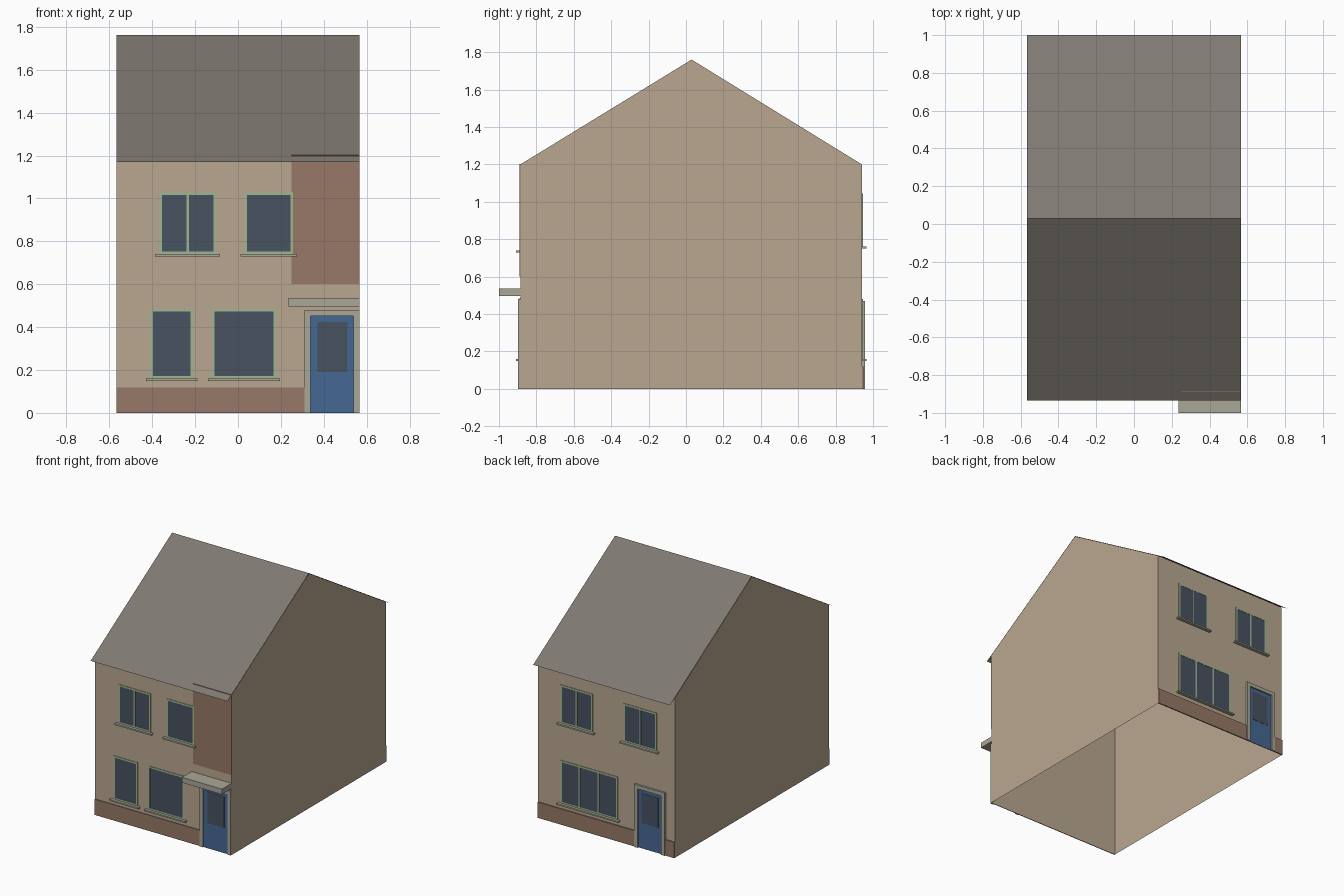
import bpy, bmesh

if "Cube" in bpy.data.objects:
    bpy.data.objects.remove(bpy.data.objects["Cube"])

W = 0.567                      # half width
FRONT, BACK = -0.885, 0.94     # wall planes
EAVE, RIDGE, RIDGE_Y = 1.2, 1.762, 0.03


def mat(name, r, g, b):
    m = bpy.data.materials.new(name)
    m.diffuse_color = (r, g, b, 1)
    m.use_nodes = True
    m.node_tree.nodes["Principled BSDF"].inputs["Base Color"].default_value = m.diffuse_color
    return m


RENDER = mat("tan_render", 0.49, 0.39, 0.28)
SLATE = mat("slate", 0.21, 0.19, 0.165)
BRICK = mat("brick", 0.31, 0.19, 0.135)
GREEN = mat("green_frame", 0.35, 0.46, 0.29)
GLASS = mat("glass", 0.065, 0.085, 0.12)
BLUE = mat("blue_door", 0.06, 0.14, 0.29)
STONE = mat("stone", 0.40, 0.39, 0.31)


def add_object(name, bm, material):
    me = bpy.data.meshes.new(name)
    bm.to_mesh(me)
    bm.free()
    me.materials.append(material)
    ob = bpy.data.objects.new(name, me)
    bpy.context.collection.objects.link(ob)
    return ob


def facade_boxes(name, side, rects, near, far, material):
    """Boxes on a wall: rects are (x0, x1, z0, z1), near/far are distances out from it."""
    wall, s = (FRONT, -1) if side == "front" else (BACK, 1)
    bm = bmesh.new()
    for x0, x1, z0, z1 in rects:
        verts = bmesh.ops.create_cube(bm, size=1)["verts"]
        bmesh.ops.scale(bm, verts=verts, vec=(x1 - x0, far - near, z1 - z0))
        bmesh.ops.translate(bm, verts=verts, vec=(
            (x0 + x1) / 2, wall + s * (near + far) / 2, (z0 + z1) / 2))
    return add_object(f"{side}_{name}", bm, material)


def border(x0, x1, z0, z1, t):
    return [(x0, x0 + t, z0, z1), (x1 - t, x1, z0, z1),
            (x0 + t, x1 - t, z0, z0 + t), (x0 + t, x1 - t, z1 - t, z1)]


def window(name, side, x0, x1, z0, z1, panes):
    bars = border(x0, x1, z0, z1, 0.013)
    for i in range(1, panes):
        c = x0 + (x1 - x0) * i / panes
        bars.append((c - 0.006, c + 0.006, z0 + 0.013, z1 - 0.013))
    facade_boxes(name + "_frame", side, bars, 0.001, 0.005, GREEN)
    facade_boxes(name + "_glass", side, [(x0 + 0.005, x1 - 0.005, z0 + 0.005, z1 - 0.005)],
                 0.001, 0.003, GLASS)
    facade_boxes(name + "_sill", side, [(x0 - 0.018, x1 + 0.018, z0 - 0.011, z0)],
                 0.001, 0.025, STONE)


def door(side, x0, x1, top, depth):
    t = 0.028
    facade_boxes("door_surround", side, [(x0, x0 + t, 0, top), (x1 - t, x1, 0, top),
                 (x0 + t, x1 - t, top - t, top)], 0.001, depth, STONE)
    facade_boxes("door", side, [(x0 + t, x1 - t, 0, top - t)], 0.001, 0.005, BLUE)
    facade_boxes("door_glass", side, [(x0 + 0.06, x1 - 0.057, 0.19, top - 0.056)],
                 0.005, 0.007, GLASS)


# walls: thin shell, open underneath
bm = bmesh.new()
profile = [(FRONT, 0), (BACK, 0), (BACK, EAVE), (RIDGE_Y, RIDGE - 0.002), (FRONT, EAVE)]
left = [bm.verts.new((-W, y, z)) for y, z in profile]
right = [bm.verts.new((W, y, z)) for y, z in profile]
bm.faces.new(left[::-1])
bm.faces.new(right)
bm.faces.new((left[0], right[0], right[4], left[4]))
bm.faces.new((right[1], left[1], left[2], right[2]))
add_object("walls", bm, RENDER)

# roof: folded sheet overhanging front and back
bm = bmesh.new()
rows = [[bm.verts.new((x, y, z)) for x in (-W, W)]
        for y, z in ((-0.935, 1.17), (RIDGE_Y, RIDGE), (1.0, 1.165))]
for a, b in zip(rows, rows[1:]):
    bm.faces.new((a[0], a[1], b[1], b[0]))
add_object("roof", bm, SLATE)

# front wall
window("upper_left_window", "front", -0.368, -0.102, 0.74, 1.03, 2)
window("upper_right_window", "front", 0.03, 0.257, 0.74, 1.03, 1)
window("lower_left_window", "front", -0.41, -0.208, 0.16, 0.485, 1)
window("lower_middle_window", "front", -0.122, 0.178, 0.16, 0.485, 1)
door("front", 0.31, W, 0.48, 0.012)
facade_boxes("brick_plinth", "front", [(-W, 0.31, 0, 0.118)], 0.001, 0.006, BRICK)
facade_boxes("brick_panel", "front", [(0.25, W, 0.6, 1.202)], 0.001, 0.004, BRICK)
facade_boxes("door_canopy", "front", [(0.236, W, 0.497, 0.537)], 0.001, 0.115, STONE)

# back wall
window("upper_left_window", "back", -0.418, -0.143, 0.76, 1.045, 2)
window("upper_right_window", "back", 0.114, 0.38, 0.76, 1.045, 2)
window("lower_window", "back", -0.094, 0.38, 0.16, 0.48, 3)
door("back", -0.492, -0.238, 0.47, 0.016)
facade_boxes("brick_plinth", "back", [(-W, -0.492, 0, 0.118), (-0.238, W, 0, 0.118)],
             0.001, 0.009, BRICK)
